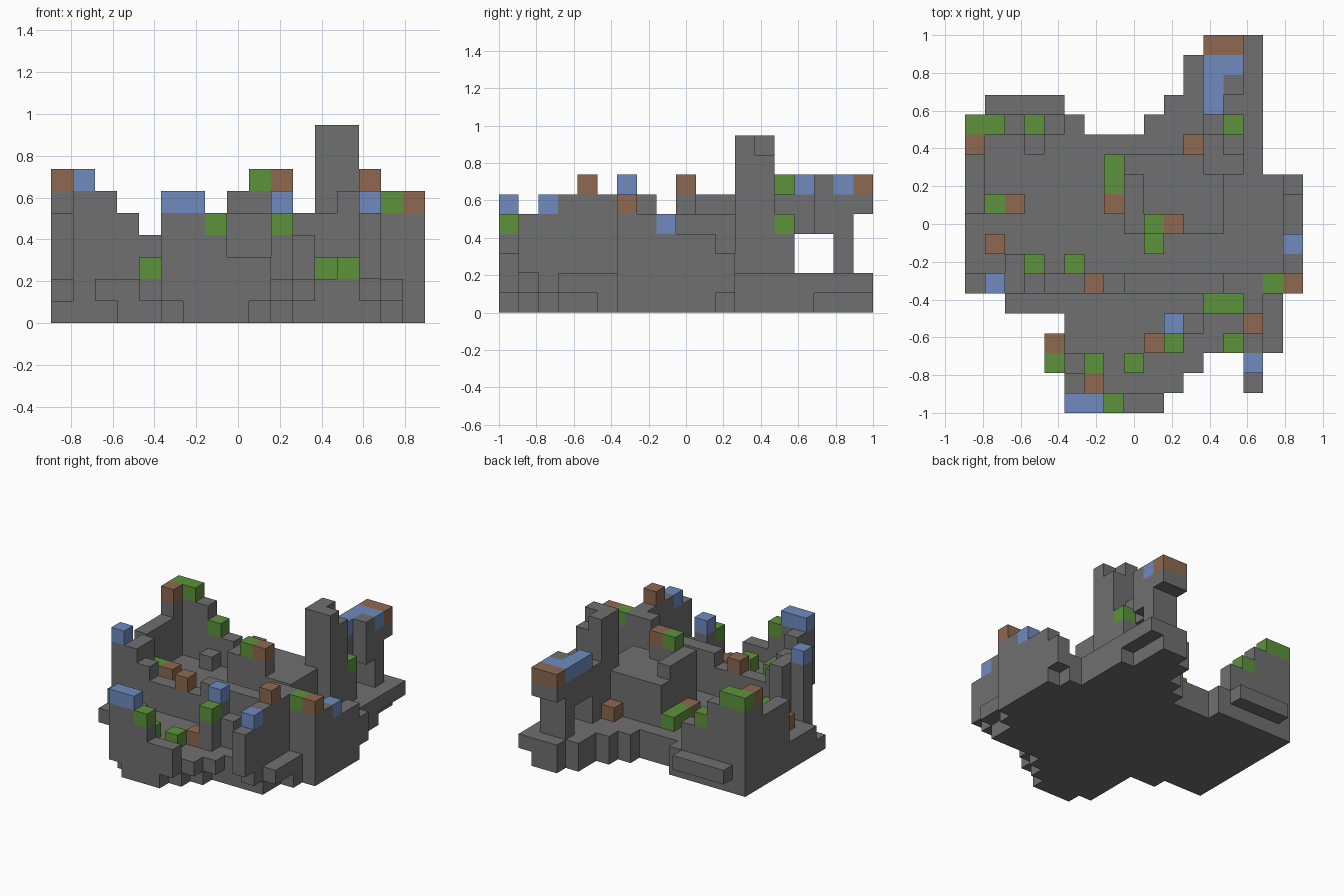
import bpy
import bmesh
from mathutils import Vector

CELL = 2 / 19
ORIGIN = Vector((-8.5, -9.5, 0))

if "Cube" in bpy.data.objects:
    bpy.data.objects.remove(bpy.data.objects["Cube"], do_unlink=True)


def make_material(name, color):
    material = bpy.data.materials.new(name)
    material.use_nodes = True
    material.diffuse_color = (*color, 1)
    material.node_tree.nodes["Principled BSDF"].inputs["Base Color"].default_value = (*color, 1)
    return material


materials = {
    "stone": make_material("stone grey", (.16, .16, .16)),
    "moss": make_material("moss green", (.11, .29, .045)),
    "earth": make_material("earth brown", (.27, .14, .08)),
    "water": make_material("slate blue", (.16, .26, .53)),
}
occupied = {}


def fill(part, color, x, y, bottom, top, width=1, depth=1):
    """Fill a box of cells for one part."""
    for i in range(x, x + width):
        for j in range(y, y + depth):
            for k in range(bottom, top):
                occupied[i, j, k] = (part, color)


def wall(part, x, y, heights, step=(1, 0), bottom=0):
    """Fill a row of stone columns with changing heights."""
    for n, top in enumerate(heights):
        fill(part, "stone", x + n * step[0], y + n * step[1], bottom, top)


def caps(color, part, places):
    """Put one coloured block on top of each column."""
    for x, y, top in places:
        fill(part, color, x, y, top - 1, top)


# Foundation and floor: first column, first row, width, depth
floor = [(5, 0, 5, 1), (5, 1, 6, 1), (4, 2, 8, 1), (4, 3, 12, 1),
         (5, 4, 11, 1), (2, 5, 14, 1), (0, 6, 17, 6), (0, 12, 15, 2),
         (0, 14, 6, 1), (9, 14, 6, 1), (1, 15, 4, 1), (10, 15, 5, 1),
         (11, 16, 4, 2), (12, 18, 3, 1)]
for x, y, width, depth in floor:
    fill("foundation", "stone", x, y, 0, 2, width, depth)

# Undercut rim of the foundation
undercut = [(5, 0, 1, 1), (9, 0, 1, 1), (10, 1, 1, 1), (4, 2, 1, 2),
            (11, 2, 1, 1), (15, 3, 1, 2), (2, 5, 1, 1),
            (1, 15, 4, 1), (14, 16, 1, 3), (16, 11, 1, 1)]
for x, y, width, depth in undercut:
    for i in range(x, x + width):
        for j in range(y, y + depth):
            occupied.pop((i, j, 0), None)
occupied.pop((0, 6, 1), None)

# Front bastion
wall("front_bastion", 5, 0, [6, 6, 5, 3, 3], bottom=1)
wall("front_bastion", 5, 1, [5, 4], step=(0, 1), bottom=1)

# Front wall with stepped ends
wall("front_wall", 1, 6, [7, 6, 5, 4, 4, 5, 4, 5, 5, 5, 5, 5, 6, 6, 6, 6])
fill("front_wall", "stone", 2, 7, 2, 6)

# Right and left outer walls
wall("left_wall", 16, 7, [5, 5, 4, 4, 3], step=(0, 1), bottom=1)
wall("right_wall", 0, 10, [5, 5, 5, 7, 7], step=(0, 1))

# Back corner wall
wall("back_wall", 1, 14, [7, 6, 5, 4])
fill("back_wall", "stone", 3, 13, 2, 3)

# Front turrets
wall("front_turret", 10, 3, [5, 6], step=(0, 1))
fill("front_turret", "stone", 11, 4, 2, 4)
wall("left_turret", 14, 3, [6, 7, 6], step=(0, 1))
fill("left_turret", "stone", 14, 2, 1, 6)
fill("left_turret", "stone", 14, 1, 2, 5)

# Central keep
wall("keep", 8, 9, [6, 7, 7, 5, 5], bottom=2)
wall("keep", 8, 10, [6, 6, 5], step=(0, 1), bottom=2)
fill("keep", "stone", 9, 12, 2, 5, width=3)
fill("keep", "stone", 9, 10, 2, 5, width=4, depth=2)

# Tall tower
fill("tower", "stone", 12, 12, 2, 9, width=2, depth=2)
occupied.pop((13, 13, 8))

# Raised bridge on a pillar
fill("bridge", "stone", 12, 14, 2, 6)
fill("bridge", "stone", 13, 14, 2, 5)
fill("bridge", "stone", 12, 15, 4, 7, depth=2)
fill("bridge", "stone", 13, 16, 4, 7)
fill("bridge", "stone", 12, 17, 2, 7, width=2)
fill("bridge", "stone", 12, 18, 5, 7, width=2)

# Coloured blocks on walls and floor
caps("moss", "moss_blocks", [
    (0, 14, 7), (1, 14, 7), (3, 14, 5), (13, 14, 5), (7, 11, 3), (7, 12, 3),
    (1, 10, 3), (9, 9, 7), (9, 8, 3), (3, 7, 3), (5, 7, 3), (15, 6, 6),
    (12, 5, 3), (13, 5, 3), (10, 3, 5), (13, 3, 3), (4, 2, 3), (6, 2, 3),
    (8, 2, 3), (7, 0, 5)])
caps("earth", "earth_blocks", [
    (12, 18, 7), (13, 18, 7), (0, 13, 7), (11, 13, 3), (2, 10, 3), (7, 10, 3),
    (10, 9, 7), (1, 8, 3), (6, 6, 5), (16, 6, 6), (14, 4, 7), (4, 3, 3),
    (9, 3, 3), (6, 1, 3)])
caps("water", "water_blocks", [
    (12, 17, 7), (13, 17, 7), (12, 16, 7), (12, 15, 7), (16, 8, 5), (1, 6, 7),
    (10, 4, 6), (14, 2, 6), (5, 0, 6), (6, 0, 6)])

# Build one mesh per part from the exposed cell sides
parts = {}
for cell, (part, color) in occupied.items():
    parts.setdefault((part, color), []).append(cell)

for (part, color), cells in parts.items():
    bm = bmesh.new()
    for cell in cells:
        for axis in range(3):
            for side in (-1, 1):
                normal = Vector((0, 0, 0))
                normal[axis] = side
                neighbour = tuple(int(a + b) for a, b in zip(cell, normal))
                if neighbour in occupied:
                    continue
                u, v = Vector((0, 0, 0)), Vector((0, 0, 0))
                u[(axis + 1) % 3] = .5
                v[(axis + 2) % 3] = .5 * side
                center = Vector(cell) + Vector((.5, .5, .5)) + normal / 2 + ORIGIN
                corners = (center - u - v, center + u - v, center + u + v, center - u + v)
                bm.faces.new([bm.verts.new(c * CELL) for c in corners])
    bmesh.ops.remove_doubles(bm, verts=bm.verts, dist=CELL / 100)
    bmesh.ops.dissolve_limit(bm, angle_limit=.01, verts=bm.verts, edges=bm.edges)
    mesh = bpy.data.meshes.new(part)
    bm.to_mesh(mesh)
    bm.free()
    mesh.materials.append(materials[color])
    bpy.context.collection.objects.link(bpy.data.objects.new(part, mesh))
